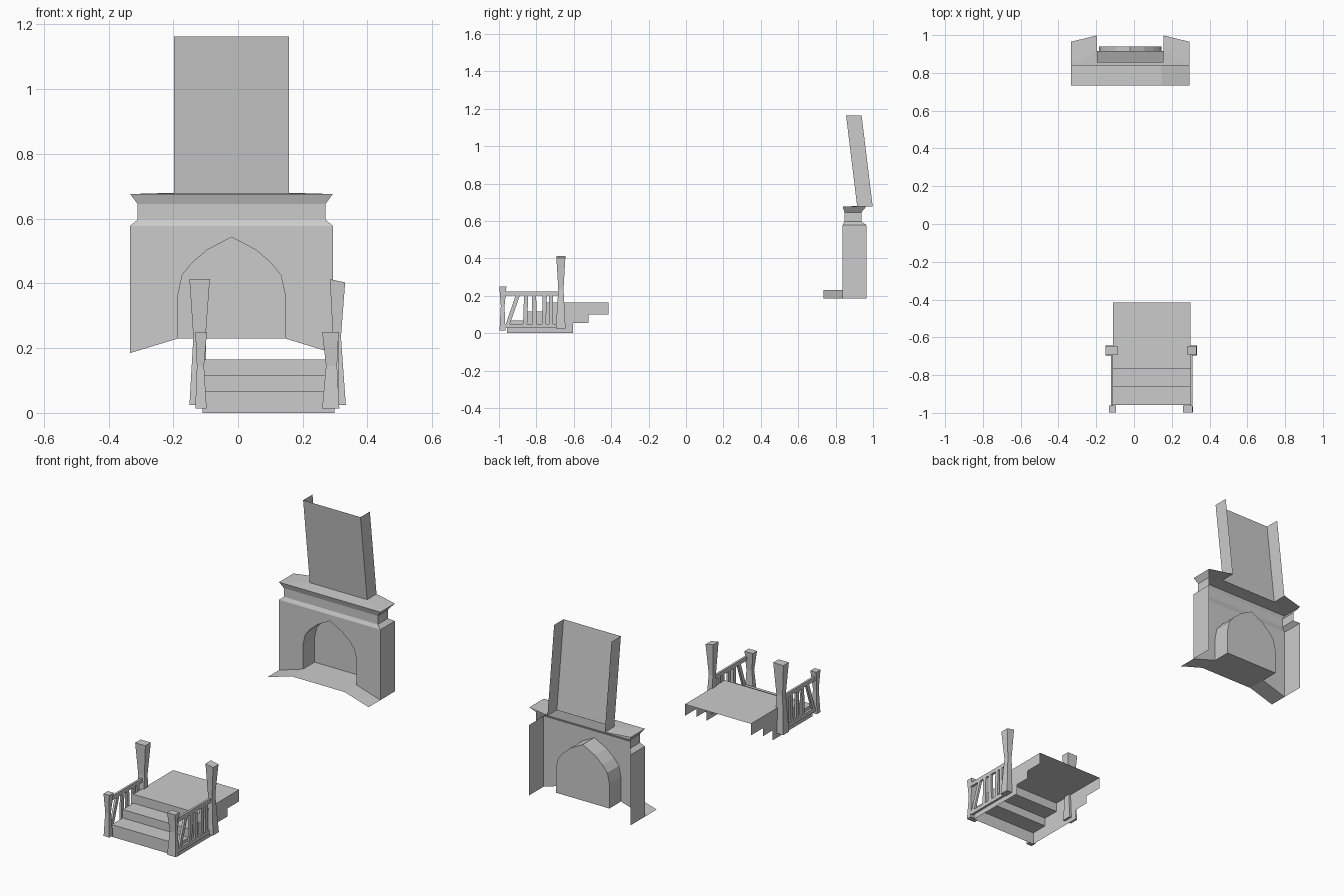
import bpy

if "Cube" in bpy.data.objects:
    bpy.data.objects.remove(bpy.data.objects["Cube"])

FX = -0.02      # fireplace centre line
SX = 0.094      # stair centre line


def make(name, verts, faces):
    me = bpy.data.meshes.new(name)
    me.from_pydata(verts, [], faces)
    me.update()
    ob = bpy.data.objects.new(name, me)
    bpy.context.collection.objects.link(ob)
    return ob


def loft(name, rings, closed=False, caps=False, skip=()):
    """Skin a list of equal-length point rings; skip holds (ring, segment) pairs."""
    n = len(rings[0])
    segs = n if closed else n - 1
    verts = [p for r in rings for p in r]
    faces = []
    for i in range(len(rings) - 1):
        for j in range(segs):
            if (i, j) not in skip:
                k = (j + 1) % n
                faces.append((i*n + j, i*n + k, (i+1)*n + k, (i+1)*n + j))
    if caps:
        faces.append(tuple(reversed(range(n))))
        faces.append(tuple(range((len(rings)-1)*n, len(rings)*n)))
    return make(name, verts, faces)


def rect(x0, x1, y0, y1, z, tilt=0):
    return [(x0, y0, z), (x1, y0, z - tilt), (x1, y1, z - tilt), (x0, y1, z)]


# ---------- fireplace ----------
# body, neck and cornice: half width, front y, back y, z (open back)
levels = [(.313, .838, .965, .185), (.313, .838, .965, .578),
          (.29, .848, .937, .597), (.29, .848, .937, .645), (.313, .838, .963, .676)]
loft("fireplace_body",
     [[(FX-w, b, z), (FX-w, f, z), (FX+w, f, z), (FX+w, b, z)] for w, f, b, z in levels],
     skip={(0, 1)})

# front panel with pointed arch opening
half = [(-.165, .23), (-.165, .367), (-.152, .426), (-.122, .463), (-.076, .503)]
arch = half + [(0, .543)] + [(-x, z) for x, z in reversed(half)]
outline = [(-.313, .185)] + arch + [(.313, .185), (.313, .578), (-.313, .578)]
make("fireplace_front", [(FX+x, .838, z) for x, z in outline],
     [tuple(reversed(range(len(outline))))[::-1]])

# niche walls and back
loft("niche_walls", [[(FX+x, y, z) for x, z in arch] for y in (.838, .94)])
make("niche_back", [(FX+x, .94, z) for x, z in arch], [tuple(reversed(range(len(arch))))])
make("niche_floor", [(FX-.165, .838, .23), (FX+.165, .838, .23),
                     (FX+.165, .94, .23), (FX-.165, .94, .23)], [(0, 1, 2, 3)])

# hearth with ramped ends
hearth = [(-.313, .185), (-.165, .23), (.165, .23), (.313, .185)]
loft("hearth", [[(FX+x, y, z) for x, z in hearth] for y in (.734, .838)])

# mantel top, notched around the chimney
side = [(-.313, .838, .676), (-.313, .965, .676), (-.177, .998, .68), (-.177, .915, .68)]
top = side + [(-x, y, z) for x, y, z in reversed(side)]
make("mantel_top", [(FX+x, y, z) for x, y, z in top],
     [(3, 2, 1, 0), (7, 6, 5, 4), (0, 7, 4, 3)])

# leaning chimney, open at the back
loft("chimney", [[(FX-.177, f+.083, z), (FX-.177, f, z), (FX+.177, f, z), (FX+.177, f+.083, z)]
                 for f, z in ((.915, .678), (.856, 1.163))])

# ---------- stairs ----------
steps = [(-.957, 0), (-.957, .068), (-.86, .068), (-.86, .115),
         (-.767, .115), (-.767, .165), (-.415, .165)]
under = [(-.415, .1), (-.52, .1), (-.52, .055), (-.605, .055), (-.605, 0)]
L, R = SX - .204, SX + .204
loft("stair_treads", [[(L, y, z) for y, z in steps], [(R, y, z) for y, z in steps]][::-1])
prof = steps + under
for name, x in (("stair_side_left", L), ("stair_side_right", R)):
    idx = tuple(range(len(prof)))
    make(name, [(x, y, z) for y, z in prof], [idx if x == L else idx[::-1]])

# ---------- waisted posts: x ranges at bottom, waist and top ----------
def post(name, xs, ys, zs, tilt=0):
    rings = [rect(a, b, c, d, z, tilt if i == 2 else 0)
             for i, ((a, b), (c, d), z) in enumerate(zip(xs, ys, zs))]
    loft(name, rings, closed=True, caps=True)


tall_y = [(-.696, -.644), (-.683, -.655), (-.693, -.645)]
low_y = [(-.997, -.966), (-.99, -.97), (-.998, -.96)]
tall_z, low_z = (.025, .235, .413), (.014, .145, .25)
post("tall_post_left", [(-.15, -.097), (-.138, -.1), (-.15, -.087)], tall_y, tall_z)
post("tall_post_right", [(.29, .333), (.293, .318), (.284, .331)], tall_y, tall_z, .01)
post("low_post_left", [(-.132, -.097), (-.127, -.105), (-.132, -.096)], low_y, low_z)
post("low_post_right", [(.26, .313), (.272, .306), (.26, .311)], low_y, low_z)

# ---------- railings ----------
def bar(name, x, bottom, top_, z0, z1):
    """Bar whose bottom and top y ranges may differ, so it can slant."""
    loft(name, [rect(x-.006, x+.006, *bottom, z0), rect(x-.006, x+.006, *top_, z1)],
         closed=True, caps=True)


balusters = [(-.952, -.90), (-.86, -.855), (-.81, -.812), (-.76, -.755), (-.722, -.722)]
for side_name, x in (("left", -.117), ("right", .305)):
    for rail, z0, z1 in (("top", .2, .222), ("bottom", .028, .05)):
        bar(f"{rail}_rail_{side_name}", x, (-.975, -.675), (-.975, -.675), z0, z1)
    for i, (b, t) in enumerate(balusters):
        bar(f"baluster_{side_name}_{i+1}", x, (b-.011, b+.011), (t-.011, t+.011), .05, .2)
